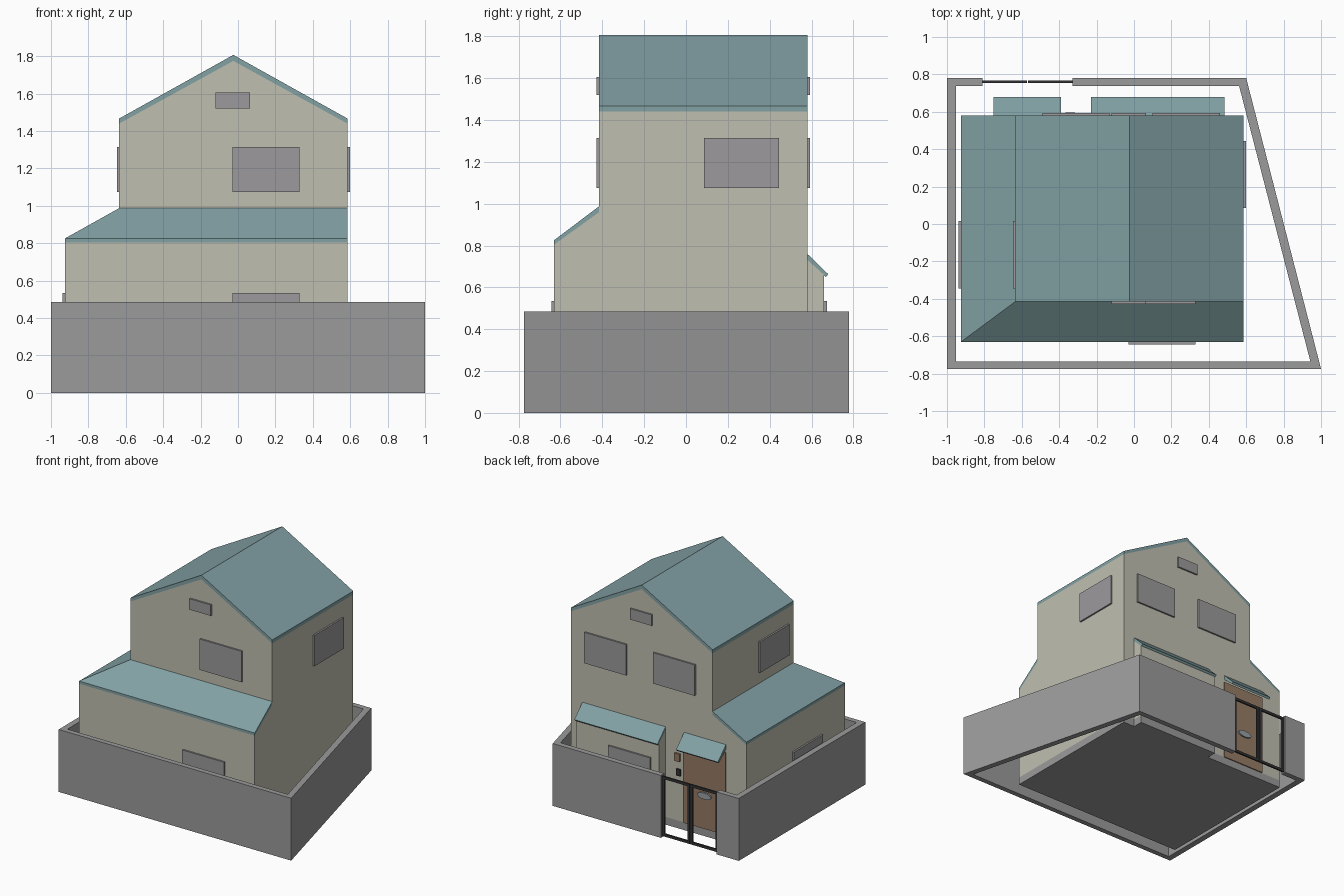
import bpy, bmesh, math

if "Cube" in bpy.data.objects:
    bpy.data.objects.remove(bpy.data.objects["Cube"])


def mat(name, rgb):
    m = bpy.data.materials.new(name)
    lin = [(c / 255 / 12.92) if c < 11 else ((c / 255 + 0.055) / 1.055) ** 2.4 for c in rgb]
    m.diffuse_color = (*lin, 1)
    m.use_nodes = True
    m.node_tree.nodes["Principled BSDF"].inputs["Base Color"].default_value = m.diffuse_color
    return m


BEIGE = mat("beige_render", (192, 191, 177))
GREY = mat("grey_concrete", (155, 155, 155))
TEAL = mat("teal_roof", (130, 161, 164))
PANE = mat("window_grey", (156, 154, 156))
BROWN = mat("brown_wood", (150, 123, 100))
DARK = mat("dark_metal", (52, 52, 54))
STEEL = mat("steel_grey", (152, 160, 166))


def finish(name, bm, m):
    bmesh.ops.recalc_face_normals(bm, faces=bm.faces)
    me = bpy.data.meshes.new(name)
    bm.to_mesh(me)
    bm.free()
    me.materials.append(m)
    ob = bpy.data.objects.new(name, me)
    bpy.context.collection.objects.link(ob)
    return ob


def prism(name, pts, a, b, axis, m):
    """Extrude a 2D profile from a to b along the given axis."""
    put = {'x': lambda p, t: (t, p[0], p[1]),
           'y': lambda p, t: (p[0], t, p[1]),
           'z': lambda p, t: (p[0], p[1], t)}[axis]
    bm = bmesh.new()
    lo = [bm.verts.new(put(p, a)) for p in pts]
    hi = [bm.verts.new(put(p, b)) for p in pts]
    n = len(pts)
    bm.faces.new(lo)
    bm.faces.new(hi)
    for i in range(n):
        j = (i + 1) % n
        bm.faces.new((lo[i], lo[j], hi[j], hi[i]))
    return finish(name, bm, m)


def box(name, x0, x1, y0, y1, z0, z1, m):
    return prism(name, [(x0, y0), (x1, y0), (x1, y1), (x0, y1)], z0, z1, 'z', m)


# house extents
XL, XU, XR, XM = -0.925, -0.635, 0.585, -0.025
YF, YU, YB = -0.63, -0.415, 0.58
BASE = 0.06


def wrap(name, zo0, zi0, zo1, zi1, m):
    """L-shaped solid wrapping the front and left of the tall block."""
    outer = [(XR, YF), (XL, YF), (XL, YB)]
    inner = [(XR, YU), (XU, YU), (XU, YB)]
    bm = bmesh.new()
    rows = []
    for o, i in zip(outer, inner):
        rows.append([bm.verts.new((*o, zo0)), bm.verts.new((*o, zo1)),
                     bm.verts.new((*i, zi1)), bm.verts.new((*i, zi0))])
    bm.faces.new(rows[0])
    bm.faces.new(rows[2])
    for r, s in zip(rows, rows[1:]):
        for k in range(4):
            l = (k + 1) % 4
            bm.faces.new((r[k], r[l], s[l], s[k]))
    return finish(name, bm, m)


# house body
box("foundation", XL, XR, YF, YB, 0, BASE, GREY)
prism("tall_walls", [(XU, BASE), (XR, BASE), (XR, 1.44), (XM, 1.775), (XU, 1.44)], YU, YB, 'y', BEIGE)
wrap("low_walls", BASE, BASE, 0.805, 0.96, BEIGE)

# roofs
prism("gable_roof", [(XU, 1.44), (XM, 1.775), (XR, 1.44), (XR, 1.467), (XM, 1.807), (XU, 1.467)],
      YU, YB, 'y', TEAL)
wrap("low_roof", 0.805, 0.96, 0.826, 0.988, TEAL)

# rear bay and the two canopies
prism("bay", [(YB - 0.01, BASE), (0.66, BASE), (0.66, 0.66), (YB - 0.01, 0.74)], -0.23, 0.485, 'x', BEIGE)
box("bay_foundation", -0.23, 0.485, YB - 0.01, 0.66, 0, BASE, GREY)
for name, a, b in (("bay_canopy", -0.23, 0.485), ("door_canopy", -0.75, -0.39)):
    prism(name, [(YB - 0.01, 0.735), (0.668, 0.65), (0.68, 0.663), (YB - 0.01, 0.77)], a, b, 'x', TEAL)

# windows
T = 0.013
UP, LOW, ATTIC = (1.075, 1.315), (0.295, 0.535), (1.52, 1.605)
for name, x0, x1, y, d, z in (
        ("front_upper_window", -0.03, 0.33, YU, -T, UP),
        ("front_lower_window", -0.03, 0.33, YF, -T, LOW),
        ("front_attic_window", -0.12, 0.065, YU, -T, ATTIC),
        ("back_window_a", 0.1, 0.46, YB, T, UP),
        ("back_window_b", -0.49, -0.13, YB, T, UP),
        ("back_attic_window", -0.12, 0.065, YB, T, ATTIC),
        ("bay_window", -0.16, 0.2, 0.66, T, LOW)):
    box(name, x0, x1, y, y + d, *z, PANE)
for name, y0, y1, x, d, z in (
        ("right_window", 0.085, 0.445, XR, T, UP),
        ("left_upper_window", -0.345, 0.015, XU, -T, UP),
        ("left_lower_window", -0.345, 0.015, XL, -T, LOW)):
    box(name, x, x + d, y0, y1, *z, PANE)

# door with rounded letter plate, sign and intercom beside it
box("door", -0.75, -0.385, YB, YB + 0.008, BASE, 0.7, BROWN)
plate = [(-0.575 + 0.06 * math.cos(i * math.pi / 6), 0.32 + 0.025 * math.sin(i * math.pi / 6))
         for i in range(12)]
prism("letter_plate", plate, YB, YB + 0.02, 'y', STEEL)
box("sign", -0.36, -0.315, YB, YB + 0.015, 0.525, 0.585, BROWN)
box("intercom", -0.365, -0.33, YB, YB + 0.015, 0.415, 0.465, DARK)

# yard wall, open at the gate
prism("yard_wall", [(-0.33, 0.78), (0.6, 0.78), (1, -0.775), (-1, -0.775), (-1, 0.78), (-0.81, 0.78),
                    (-0.81, 0.738), (-0.953, 0.738), (-0.953, -0.735), (0.943, -0.735),
                    (0.562, 0.738), (-0.33, 0.738)], 0, 0.485, 'z', GREY)

# gate: two framed leaves
for side, a, b in (("left", -0.81, -0.572), ("right", -0.568, -0.33)):
    for k, (x0, x1, z0, z1) in enumerate(((a, a + 0.02, 0.01, 0.475), (b - 0.02, b, 0.01, 0.475),
                                          (a + 0.02, b - 0.02, 0.01, 0.03),
                                          (a + 0.02, b - 0.02, 0.455, 0.475))):
        box(f"gate_{side}_bar_{k}", x0, x1, 0.753, 0.766, z0, z1, DARK)
